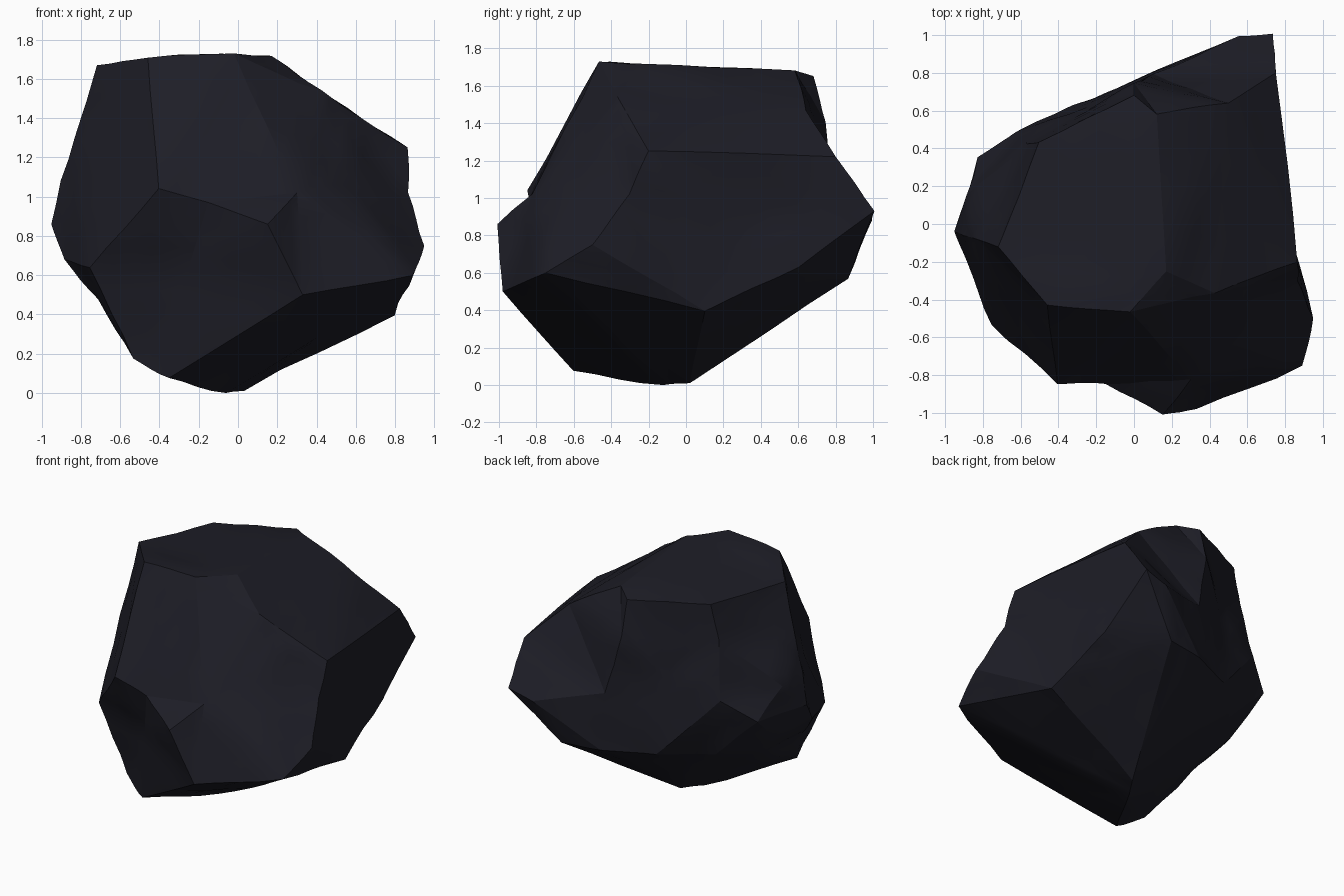
import bpy, bmesh, math
from mathutils import Vector, noise

if "Cube" in bpy.data.objects:
    bpy.data.objects.remove(bpy.data.objects["Cube"])

# Corner points of the chipped boulder, grouped by region
CORNERS = [
    # flat top
    (-.71, -.12, 1.66), (-.46, -.43, 1.71), (-.02, -.46, 1.72), (.17, -.25, 1.715),
    (.12, .58, 1.68), (0, .68, 1.65), (-.5, .43, 1.65),
    # sloping right shoulder
    (.5, .64, 1.47), (.75, .8, 1.22), (.86, -.2, 1.25),
    (.42, -.36, 1.53), (.58, -.35, 1.37),
    # back wall with its shallow scoop
    (.73, 1, .93), (.55, .99, .88), (0, .74, 1.4), (.1, .78, .98), (-.25, .6, 1.1),
    (-.56, .42, 1.4), (-.62, .49, 1.0), (-.82, .35, .85),
    # left side
    (-.95, -.04, .86), (-.88, .15, 1.05), (-.83, -.08, 1.3), (-.75, -.53, .64), (-.89, -.2, .68),
    # front ledge and hollow
    (-.4, -.84, 1.04), (-.15, -.84, .97), (.15, -1, .86), (.33, -.98, .5), (.3, -.82, 1.02),
    (.52, -.64, 1.07), (.89, -.75, .6), (.95, -.5, .75), (.86, -.3, 1.02), (-.25, -.72, .64),
    # right hollow
    (.76, .3, .85),
    # underside
    (-.35, -.6, .08), (-.06, -.12, 0), (.03, .02, .02), (-.53, -.52, .18), (.79, .1, .4),
    (.75, .6, .63), (.4, .86, .57), (.12, .81, .57), (-.22, .66, .57), (-.5, .38, .54),
    (-.62, .03, .44), (-.78, .08, .62), (-.71, -.32, .48),
]
CENTRE = Vector((0, 0, .85))

# Wrap a skin round the corners: hull of their directions, then move out to the real positions
bm = bmesh.new()
target = {}
for p in CORNERS:
    v = bm.verts.new((Vector(p) - CENTRE).normalized())
    target[v] = Vector(p)
bmesh.ops.convex_hull(bm, input=list(bm.verts))
for v, p in target.items():
    v.co = p

# Split the facets and roughen them slightly, leaving the corners in place
corners = set(target)
bmesh.ops.subdivide_edges(bm, edges=list(bm.edges), cuts=3, use_grid_fill=True)
for v in bm.verts:
    if v not in corners:
        out = (v.co - CENTRE).normalized()
        v.co += out * (.016 * noise.noise(v.co * 5) + .006)
        v.co.z = max(v.co.z, 0)
bmesh.ops.triangulate(bm, faces=list(bm.faces))
bmesh.ops.recalc_face_normals(bm, faces=list(bm.faces))

mesh = bpy.data.meshes.new("boulder")
bm.to_mesh(mesh)
bm.free()
rock = bpy.data.objects.new("boulder", mesh)
bpy.context.collection.objects.link(rock)

# Single dark slate colour
mat = bpy.data.materials.new("dark slate")
mat.diffuse_color = (.0125, .0125, .0195, 1)
mat.use_nodes = True
mat.node_tree.nodes["Principled BSDF"].inputs["Base Color"].default_value = mat.diffuse_color
mesh.materials.append(mat)

bpy.context.view_layer.objects.active = rock
rock.select_set(True)
bpy.ops.object.shade_smooth_by_angle(angle=math.radians(22))
